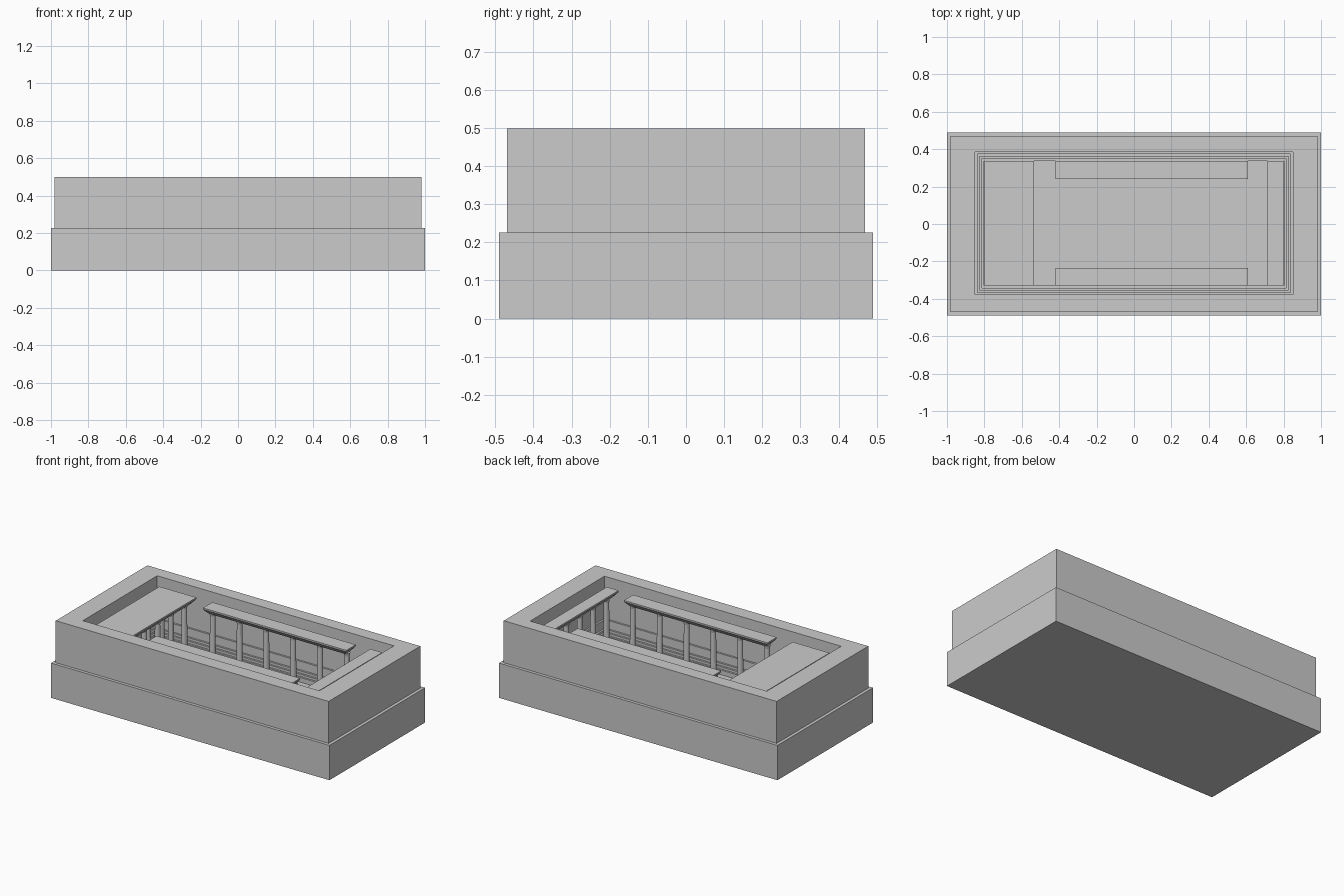
import bpy, bmesh, math

if "Cube" in bpy.data.objects:
    bpy.data.objects.remove(bpy.data.objects["Cube"])

stone = bpy.data.materials.new("grey stone")
stone.diffuse_color = (0.6, 0.6, 0.6, 1)
stone.use_nodes = True
stone.node_tree.nodes["Principled BSDF"].inputs["Base Color"].default_value = stone.diffuse_color


def finish(name, bm):
    bmesh.ops.recalc_face_normals(bm, faces=bm.faces)
    me = bpy.data.meshes.new(name)
    bm.to_mesh(me)
    bm.free()
    me.materials.append(stone)
    ob = bpy.data.objects.new(name, me)
    bpy.context.collection.objects.link(ob)
    return ob


def add_loft(bm, rects):
    """Skin a closed solid through rectangles (x0, x1, y0, y1, z)."""
    rings = [[bm.verts.new(p) for p in
              ((x0, y0, z), (x1, y0, z), (x1, y1, z), (x0, y1, z))]
             for x0, x1, y0, y1, z in rects]
    bm.faces.new(rings[0][::-1])
    for a, b in zip(rings, rings[1:]):
        for i in range(4):
            j = (i + 1) % 4
            bm.faces.new((a[i], a[j], b[j], b[i]))
    bm.faces.new(rings[-1])


FLOOR, SLAB_LOW, SLAB_TOP = 0.11, 0.42, 0.46

# Outer block: plinth, wall, ledge, stepped basin and floor in one skin
profile = [(-1, 1, -.49, .49, 0), (-1, 1, -.49, .49, .226),
           (-.98, .98, -.47, .47, .226), (-.98, .98, -.47, .47, .4985),
           (-.85, .85, -.378, .385, .4985)]
inset = 0
for z, d in ((.225, .012), (.17, .024), (.155, .036), (.14, .048)):
    for e in (inset, d):
        profile.append((-.85 + e, .85 - e, -.378 + e, .385 - e, z))
    inset = d
profile.append((-.802, .802, -.33, .337, FLOOR))
bm = bmesh.new()
add_loft(bm, profile)
finish("basin_block", bm)


# Roof slabs with undercut edges
def slab(name, x0, x1, y0, y1):
    d = 0.025
    bm = bmesh.new()
    add_loft(bm, [(x0 + d, x1 - d, y0 + d, y1 - d, SLAB_LOW),
                  (x0, x1, y0, y1, SLAB_TOP - .01),
                  (x0, x1, y0, y1, SLAB_TOP)])
    finish(name, bm)


slab("left_roof", -.80, -.535, -.33, .337)
slab("right_roof", .715, .80, -.33, .337)
slab("front_roof", -.42, .61, -.33, -.235)
slab("back_roof", -.42, .61, .24, .337)


# Columns: base, tapered shaft and flared capital
def column(name, x, y):
    bm = bmesh.new()
    sides = 12
    rings = []
    for r, z in ((.024, FLOOR), (.024, FLOOR + .012), (.019, FLOOR + .018),
                 (.016, SLAB_LOW - .02), (.02, SLAB_LOW)):
        rings.append([bm.verts.new((x + r * math.cos(i * math.tau / sides),
                                    y + r * math.sin(i * math.tau / sides), z))
                      for i in range(sides)])
    bm.faces.new(rings[0][::-1])
    for a, b in zip(rings, rings[1:]):
        for i in range(sides):
            j = (i + 1) % sides
            bm.faces.new((a[i], a[j], b[j], b[i]))
    bm.faces.new(rings[-1])
    finish(name, bm)


for i in range(6):
    x = -.385 + i * .193
    column("front_column", x, -.283)
    column("back_column", x, .29)
for i in range(5):
    y = -.265 + i * .1375
    column("left_column", -.585, y)
    column("left_rear_column", -.75, y)
    column("right_column", .757, y)
